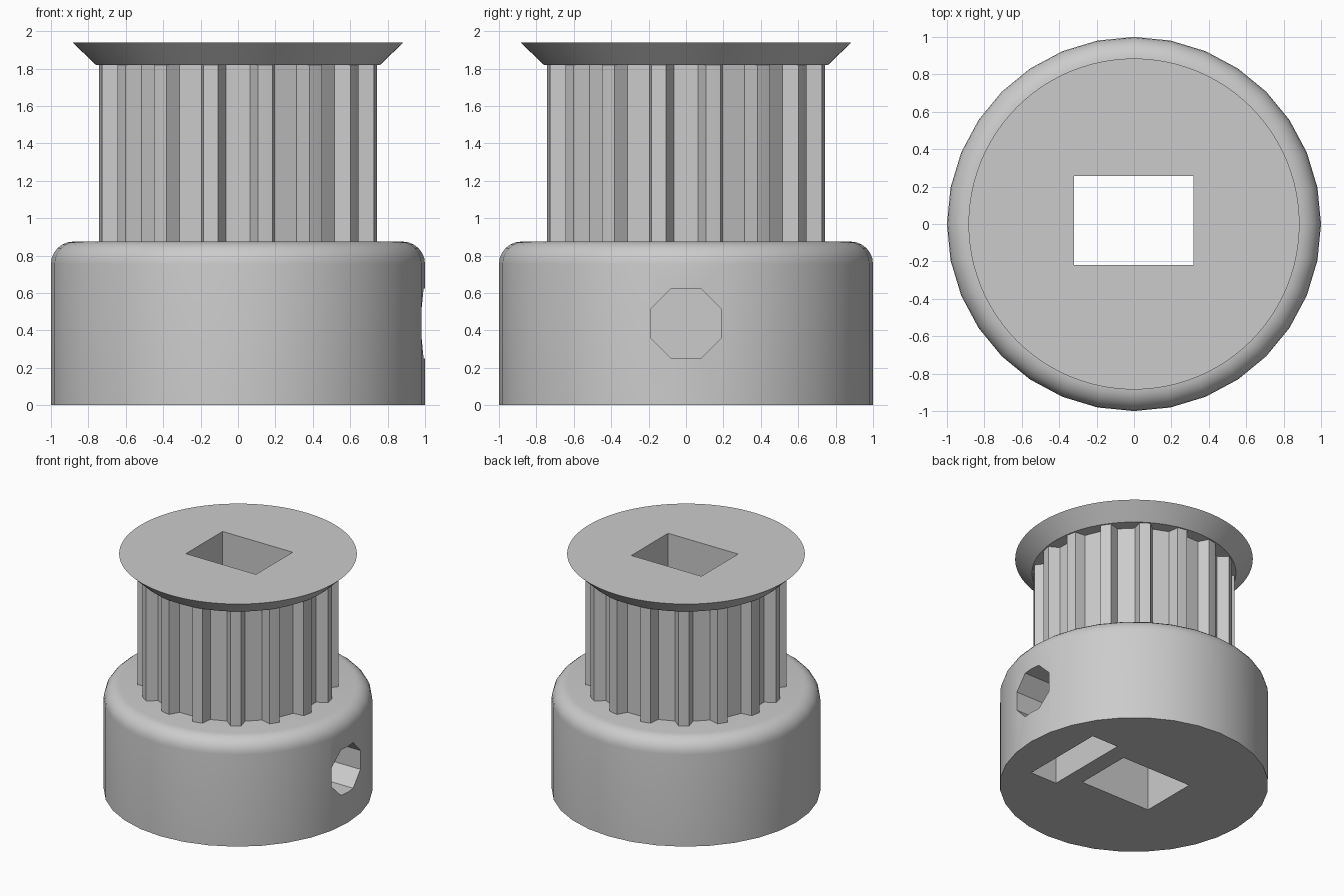
import bpy, bmesh
from math import sin, cos, pi, radians
from mathutils import Matrix, Vector

cube = bpy.data.objects.get("Cube")
if cube:
    bpy.data.objects.remove(cube, do_unlink=True)

GREY = (0.6, 0.6, 0.6, 1)
grey = bpy.data.materials.new("light_grey")
grey.use_nodes = True
grey.diffuse_color = GREY
grey.node_tree.nodes["Principled BSDF"].inputs["Base Color"].default_value = GREY


def finish(name, bm):
    bmesh.ops.recalc_face_normals(bm, faces=bm.faces)
    mesh = bpy.data.meshes.new(name)
    bm.to_mesh(mesh)
    bm.free()
    mesh.materials.append(grey)
    obj = bpy.data.objects.new(name, mesh)
    bpy.context.collection.objects.link(obj)
    return obj


def loft(name, rings):
    """Skin a stack of equal-length point rings and cap both ends."""
    bm = bmesh.new()
    loops = [[bm.verts.new(p) for p in ring] for ring in rings]
    n = len(loops[0])
    for a, b in zip(loops, loops[1:]):
        for i in range(n):
            j = (i + 1) % n
            bm.faces.new((a[i], a[j], b[j], b[i]))
    bm.faces.new(loops[0])
    bm.faces.new(loops[-1])
    return finish(name, bm)


def lathe(name, profile, sides):
    return loft(name, [[(r * cos(2 * pi * i / sides), r * sin(2 * pi * i / sides), z)
                        for i in range(sides)] for r, z in profile])


def box(name, low, high):
    bm = bmesh.new()
    bmesh.ops.create_cube(bm, size=1)
    low, high = Vector(low), Vector(high)
    for v in bm.verts:
        v.co = (low + high) / 2 + Vector(a * b for a, b in zip(v.co, high - low))
    return finish(name, bm)


def prism_x(name, sides, radius, x0, x1, z, turn):
    """Regular prism lying along x."""
    return loft(name, [[(x, radius * cos(turn + 2 * pi * i / sides),
                         z + radius * sin(turn + 2 * pi * i / sides))
                        for i in range(sides)] for x in (x0, x1)])


def cut(obj, cutter):
    cutter.hide_render = True
    mod = obj.modifiers.new("cut", 'BOOLEAN')
    mod.operation = 'DIFFERENCE'
    mod.solver = 'EXACT'
    mod.object = cutter
    bpy.context.view_layer.objects.active = obj
    bpy.ops.object.modifier_apply(modifier=mod.name)


# Hub with a rounded upper rim
BASE_TOP, FILLET = 0.875, 0.12
rim = [(1 - FILLET + FILLET * cos(radians(a)), BASE_TOP - FILLET + FILLET * sin(radians(a)))
       for a in range(0, 91, 15)]
hub = lathe("hub", [(1, 0)] + rim, 32)

# Toothed drum: each tooth top is followed by a trapezoid groove
TEETH, TIP, ROOT = 16, 0.75, 0.665
outline = []
for k in range(TEETH):
    turn = Matrix.Rotation(2 * pi * k / TEETH, 2)
    for x, y in ((TIP * cos(pi / TEETH), -TIP * sin(pi / TEETH)),
                 (0.742, -0.107), (ROOT, -0.064), (ROOT, 0.064), (0.742, 0.107)):
        outline.append(turn @ Vector((x, y)))
drum = loft("toothed_drum", [[(p.x, p.y, z) for p in outline] for z in (BASE_TOP, 1.82)])

# Flared belt retainer
flange = lathe("belt_flange", [(0.76, 1.82), (0.885, 1.94)], 96)

# Shaft bore, set screw hole and captive nut pocket
bore = box("bore_cutter", (-0.32, -0.22, -0.1), (0.317, 0.257, 2.1))
screw = prism_x("screw_cutter", 8, 0.203, 0, 1.2, 0.4375, pi / 8)
slot = box("nut_slot_cutter", (0.46, -0.356, -0.1), (0.70, 0.356, 0.4375))
nut = prism_x("nut_cutter", 6, 0.411, 0.46, 0.70, 0.4375, pi / 6)
for part in (hub, drum, flange):
    cut(part, bore)
for cutter in (screw, slot, nut):
    cut(hub, cutter)
for cutter in (bore, screw, slot, nut):
    bpy.data.objects.remove(cutter, do_unlink=True)

# Smooth the round walls, keep the edges crisp
for part, angle in ((hub, 30), (drum, 10), (flange, 30)):
    bpy.ops.object.select_all(action='DESELECT')
    part.select_set(True)
    bpy.context.view_layer.objects.active = part
    bpy.ops.object.shade_smooth_by_angle(angle=radians(angle))
